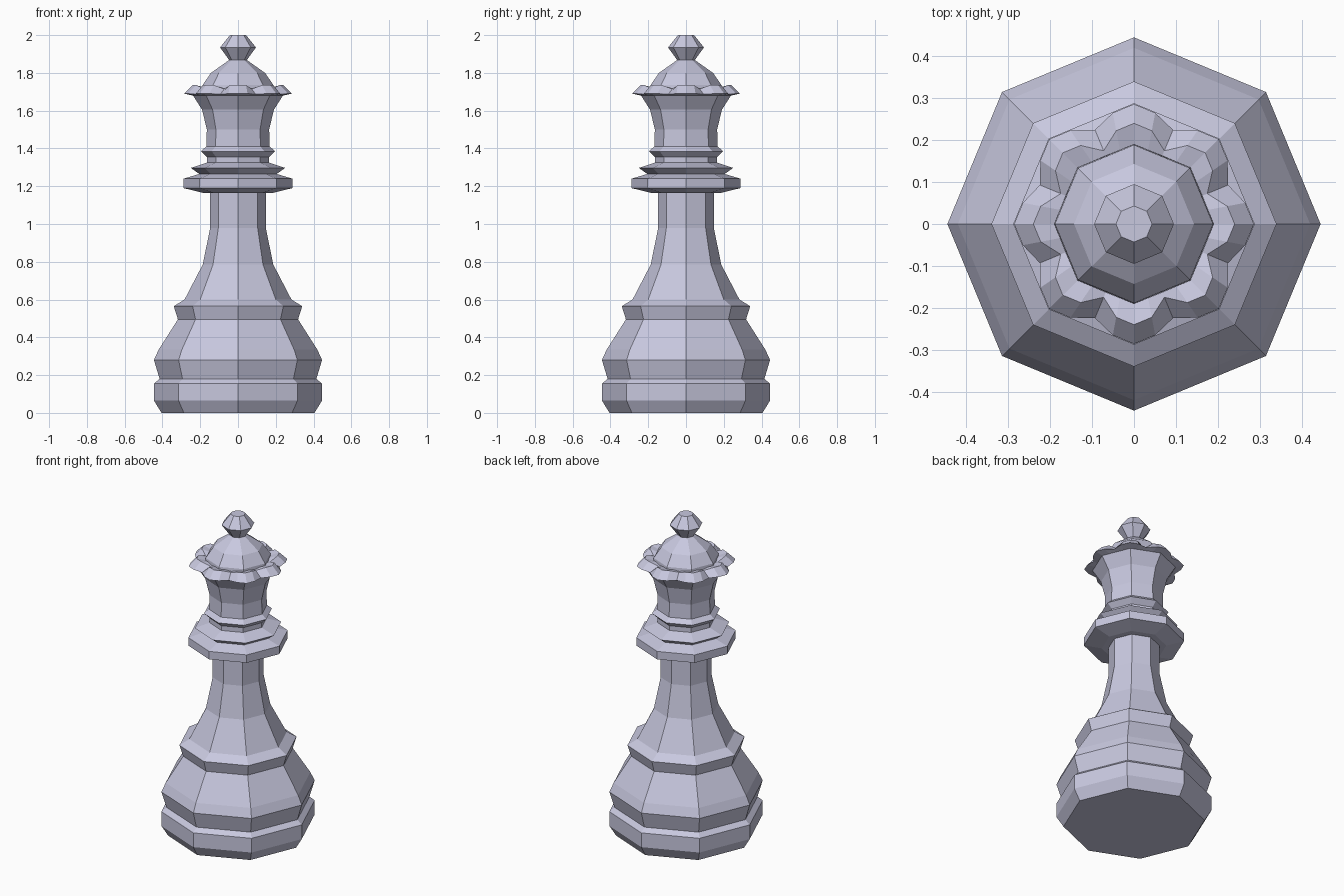
import bpy, bmesh, math

if "Cube" in bpy.data.objects:
    bpy.data.objects.remove(bpy.data.objects["Cube"])

mat = bpy.data.materials.new("pale_lavender_grey")
mat.diffuse_color = (0.58, 0.58, 0.74, 1)
mat.use_nodes = True
mat.node_tree.nodes["Principled BSDF"].inputs["Base Color"].default_value = mat.diffuse_color
SIDES = 8


def finish(bm, name):
    bmesh.ops.recalc_face_normals(bm, faces=bm.faces)
    me = bpy.data.meshes.new(name)
    bm.to_mesh(me)
    bm.free()
    me.materials.append(mat)
    ob = bpy.data.objects.new(name, me)
    bpy.context.collection.objects.link(ob)


def bridge(bm, rings):
    n = len(rings[0])
    for a, b in zip(rings, rings[1:]):
        for i in range(n):
            j = (i + 1) % n
            bm.faces.new((a[i], a[j], b[j], b[i]))


def lathe(name, profile, cap_bottom=False, cap_top=False):
    """Eight-sided turned part from (radius, height) points."""
    bm = bmesh.new()
    rings = [[bm.verts.new((r * math.cos(math.tau * i / SIDES),
                            r * math.sin(math.tau * i / SIDES), z))
              for i in range(SIDES)] for r, z in profile]
    bridge(bm, rings)
    if cap_bottom:
        bm.faces.new(rings[0][::-1])
    if cap_top:
        bm.faces.new(rings[-1])
    finish(bm, name)


# Foot, bulb and stem
lathe("foot", [(0.405, 0), (0.445, 0.065), (0.445, 0.155), (0.415, 0.18)], cap_bottom=True)
lathe("bulb", [(0.415, 0.18), (0.445, 0.28), (0.42, 0.335), (0.318, 0.495),
               (0.34, 0.565), (0.283, 0.6)])
lathe("stem", [(0.283, 0.6), (0.187, 0.785), (0.147, 0.98), (0.147, 1.165)])

# Stacked collars
lathe("collars", [(0.147, 1.165), (0.185, 1.165), (0.288, 1.19), (0.288, 1.24),
                  (0.205, 1.265), (0.25, 1.297), (0.165, 1.325), (0.165, 1.355),
                  (0.197, 1.385), (0.168, 1.41)])

# Flared head
lathe("head", [(0.168, 1.41), (0.165, 1.5), (0.19, 1.605), (0.238, 1.68)])

# Crown rim: octagon rings with a notch in the middle of every side
bm = bmesh.new()


def notched_ring(r, z, notch_r=None, notch_z=None):
    verts = []
    for i in range(SIDES):
        a, b = math.tau * i / SIDES, math.tau * (i + 1) / SIDES
        for t in (0, 0.25, 0.5, 0.75):
            x = r * ((1 - t) * math.cos(a) + t * math.cos(b))
            y = r * ((1 - t) * math.sin(a) + t * math.sin(b))
            h = z
            if t == 0.5 and notch_r:
                m = (a + b) / 2
                x, y, h = notch_r * math.cos(m), notch_r * math.sin(m), notch_z
            verts.append(bm.verts.new((x, y, h)))
    return verts


bridge(bm, [notched_ring(0.238, 1.68),
            notched_ring(0.286, 1.69, 0.243, 1.688),
            notched_ring(0.24, 1.735, 0.189, 1.715),
            notched_ring(0.19, 1.722, 0.176, 1.715)])
finish(bm, "crown_rim")

# Dome and finial
lathe("dome", [(0.19, 1.715), (0.188, 1.735), (0.143, 1.80), (0.047, 1.868)])
lathe("finial", [(0.047, 1.868), (0.095, 1.935), (0.043, 2.0)], cap_top=True)
